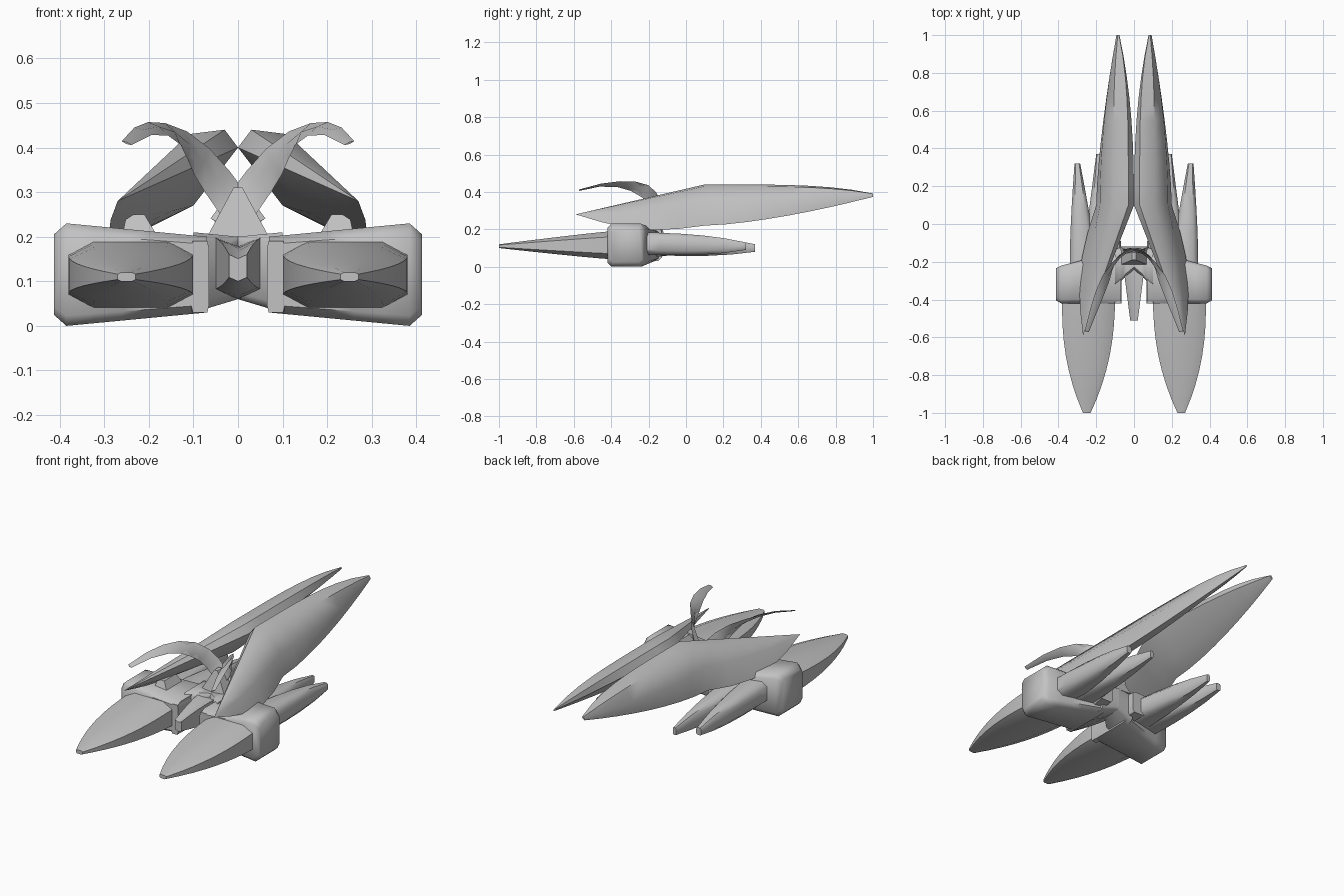
import bpy
import bmesh
import math
from mathutils import Vector
from mathutils.geometry import interpolate_bezier

cube = bpy.data.objects.get("Cube")
if cube:
    bpy.data.objects.remove(cube, do_unlink=True)

grey = bpy.data.materials.new("plain grey")
grey.use_nodes = True
colour = (0.54, 0.54, 0.54, 1)
grey.diffuse_color = colour
grey.node_tree.nodes["Principled BSDF"].inputs["Base Color"].default_value = colour


def loft(name, rings):
    """Skin a list of equal-length point rings and cap both ends."""
    bm = bmesh.new()
    skin = [[bm.verts.new(point) for point in ring] for ring in rings]
    for near, far in zip(skin, skin[1:]):
        for i in range(len(near)):
            bm.faces.new((near[i - 1], near[i], far[i], far[i - 1]))
    bm.faces.new(skin[0])
    bm.faces.new(skin[-1])
    bmesh.ops.remove_doubles(bm, verts=bm.verts, dist=0.001)
    bmesh.ops.recalc_face_normals(bm, faces=bm.faces)
    mesh = bpy.data.meshes.new(name)
    bm.to_mesh(mesh)
    bm.free()
    mesh.materials.append(grey)
    part = bpy.data.objects.new(name, mesh)
    bpy.context.collection.objects.link(part)
    bpy.ops.object.select_all(action="DESELECT")
    part.select_set(True)
    bpy.context.view_layer.objects.active = part
    bpy.ops.object.shade_smooth_by_angle(angle=math.radians(50))


def pair(name, rings):
    """Make the part on both sides of the centre plane."""
    loft("left_" + name, rings)
    loft("right_" + name, [[(-x, y, z) for x, y, z in ring] for ring in rings])


def outline_box(corner):
    """Rectangle of unit half size with its four corners cut."""
    points = []
    for sx, sy in ((1, 1), (-1, 1), (-1, -1), (1, -1)):
        cut = [(sx, sy * corner), (sx * corner, sy)]
        points += cut if sx == sy else reversed(cut)
    return points


ROUNDED = outline_box(0.6)
BOXY = outline_box(0.8)
SQUARE = [(1, 1), (-1, 1), (-1, -1), (1, -1)]
KEELED = [(1, 1), (0, 0.7), (-1, 1), (-1, -0.7), (0, -1), (1, -0.7)]


def taper(axes, start, end, size, end_size, outline=ROUNDED, bend=(1, 1), steps=5):
    """Rings from start to end; bend sets how late each size shrinks."""
    start, end = Vector(start), Vector(end)
    rings = []
    for step in range(steps + 1):
        t = step / steps
        centre = start.lerp(end, t)
        half = [a + (b - a) * t ** p for a, b, p in zip(size, end_size, bend)]
        ring = []
        for point in outline:
            corner = centre.copy()
            for axis, offset, scale in zip(axes, point, half):
                corner["xyz".index(axis)] += offset * scale
            ring.append(corner)
        rings.append(ring)
    return rings


# Front prongs narrowing to blunt tips
pair("front_prong", taper("xz", (0.24, -0.4, 0.115), (0.25, -1, 0.11),
                          (0.14, 0.075), (0.02, 0.01), bend=(2.3, 1.1), steps=8))

# Engine blocks growing taller toward their chamfered outer ends
block_end = (0.385, -0.32, 0.115)
pair("engine_block",
     taper("yz", (0.07, -0.28, 0.115), block_end, (0.14, 0.085), (0.1, 0.115), BOXY)
     + taper("yz", block_end, (0.413, -0.32, 0.115), (0.1, 0.115), (0.085, 0.09),
             BOXY, steps=1)[1:])

# Arched bridge and the cheeks on its inner sides
pair("bridge", taper("yz", (0, -0.18, 0.13), (0.1, -0.23, 0.12),
                     (0.06, 0.07), (0.1, 0.09), BOXY))
pair("inner_cheek", taper("xz", (0.085, -0.42, 0.11), (0.11, -0.09, 0.12),
                          (0.02, 0.08), (0.04, 0.06), BOXY))

# Grooved and keeled nose between the prongs
loft("centre_nose", taper("xz", (0, -0.2, 0.13), (0, -0.51, 0.13),
                          (0.06, 0.07), (0.02, 0.03), KEELED, (1, 2)))

# Pedestal under the horns
loft("horn_pedestal", taper("xy", (0, -0.17, 0.18), (0, -0.17, 0.31),
                            (0.08, 0.05), (0.01, 0.02), SQUARE))

# Forked rear fins, an inner and an outer finger from one root
pair("rear_fin_inner", taper("xz", (0.19, -0.26, 0.125), (0.19, 0.37, 0.1),
                             (0.09, 0.06), (0.01, 0.02), bend=(1, 3)))
pair("rear_fin_outer", taper("xz", (0.265, -0.26, 0.125), (0.3, 0.32, 0.11),
                             (0.075, 0.06), (0.015, 0.02), bend=(1.3, 3)))

# Struts holding the blades above the engine blocks
pair("blade_strut", taper("xy", (0.22, -0.28, 0.2), (0.23, -0.28, 0.25),
                          (0.04, 0.07), (0.02, 0.05), SQUARE))

# Long slanted blades: each rail runs from tail to widest point to tip,
# with a late curve toward the tip and an outward sag behind the middle
tail = Vector((0.27, -0.59, 0.28))
tip = Vector((0.085, 1, 0.385))
core = Vector((0.1, 0.1, 0.36))
rails = []
for x, z, late, sag in (
    (0.03, 0.44, 4, 0),         # ridge
    (0.11, 0.43, 4, 0),         # outer shoulder
    (0.18, 0.34, 2, 0.015),     # outer flank
    (0.2, 0.22, 1.5, 0.05),     # lower edge
    (0.1, 0.27, 1.4, 0.025),    # belly
    (0, 0.4, 2.5, 0),           # inner edge
):
    middle = Vector((x, 0.1, z))
    end = tip + (middle - core) * 0.08
    rail = []
    for step in range(5):
        t = step / 5
        rail.append(tail.lerp(middle, t) + Vector((sag, 0, -sag)) * math.sin(math.pi * t))
    for step in range(9):
        t = step / 8
        point = middle.lerp(end, t ** late)
        point.y = middle.lerp(end, t).y
        rail.append(point)
    rails.append(rail)
pair("upper_blade", list(zip(*rails)))

# Crossed horns sweeping up and forward as thin ribbons
path = interpolate_bezier(Vector((-0.03, -0.15, 0.22)), Vector((0.08, -0.1, 0.36)),
                          Vector((0.15, -0.25, 0.51)), Vector((0.25, -0.57, 0.41)), 9)
facing = Vector((0, 1, -0.6))
rings = []
for i, point in enumerate(path):
    width = 0.04 * (1 - (i / len(path)) ** 3)
    ahead = (path[min(i + 1, len(path) - 1)] - path[max(i - 1, 0)]).normalized()
    side = ahead.cross(facing).normalized()
    lift = side.cross(ahead) * width / 5
    side *= width
    rings.append([point + side, point + lift, point - side, point - lift])
pair("horn", rings)
